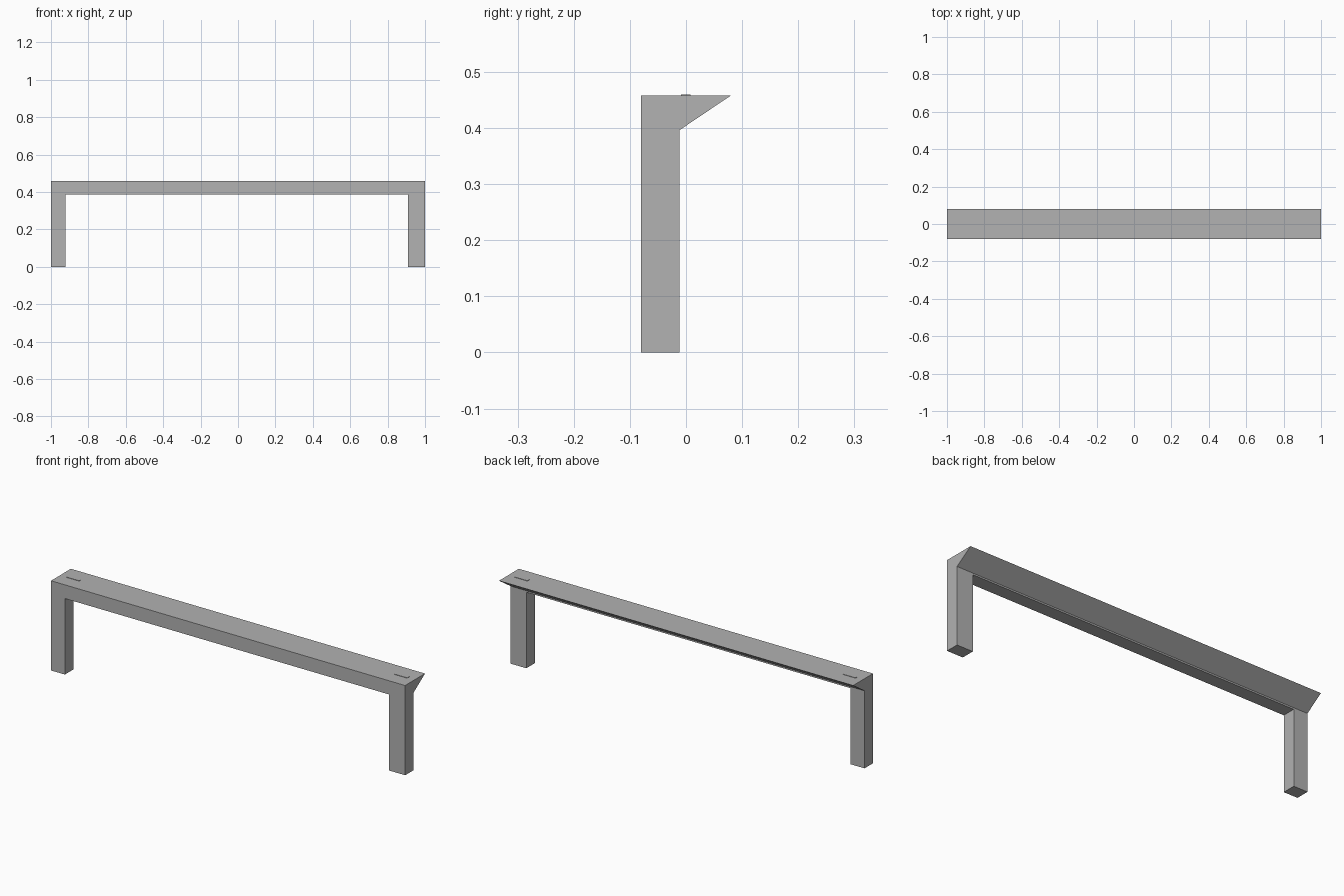
import bpy
import bmesh
from mathutils import Vector

cube = bpy.data.objects.get("Cube")
if cube:
    bpy.data.objects.remove(cube, do_unlink=True)

grey = bpy.data.materials.new("plain_grey")
grey.use_nodes = True
grey.diffuse_color = (0.445, 0.445, 0.445, 1)
grey.node_tree.nodes["Principled BSDF"].inputs["Base Color"].default_value = grey.diffuse_color

FRONT, BACK, LIP = -0.08, -0.012, 0.08
TOP = 0.458


def prism(name, points, sweep):
    """Extrude a flat outline along the sweep vector into a closed solid."""
    bm = bmesh.new()
    face = bm.faces.new([bm.verts.new(p) for p in points])
    grown = bmesh.ops.extrude_face_region(bm, geom=[face], use_keep_orig=True)
    moved = [v for v in grown["geom"] if isinstance(v, bmesh.types.BMVert)]
    bmesh.ops.translate(bm, verts=moved, vec=Vector(sweep))
    bmesh.ops.recalc_face_normals(bm, faces=bm.faces)
    mesh = bpy.data.meshes.new(name)
    bm.to_mesh(mesh)
    bm.free()
    mesh.materials.append(grey)
    obj = bpy.data.objects.new(name, mesh)
    bpy.context.collection.objects.link(obj)
    return obj


# Two legs and the beam as one continuous frame
outline = [(-1, 0), (-0.922, 0), (-0.922, 0.388), (0.91, 0.388),
           (0.91, 0), (1, 0), (1, TOP), (-1, TOP)]
prism("leg_and_beam_frame", [(x, FRONT, z) for x, z in outline], (0, BACK - FRONT, 0))

# Wedge-shaped lip along the back of the beam
wedge = [(BACK, 0.396), (LIP, TOP), (BACK, TOP)]
prism("rear_wedge_lip", [(-1, y, z) for y, z in wedge], (2, 0, 0))

# Thin plates near each end of the top
for side, x in (("right", -0.963), ("left", 0.89)):
    plate = [(-0.009, TOP - 0.002), (0.008, TOP - 0.002),
             (0.008, TOP + 0.002), (-0.009, TOP + 0.002)]
    prism(side + "_top_plate", [(x, y, z) for y, z in plate], (0.072, 0, 0))
